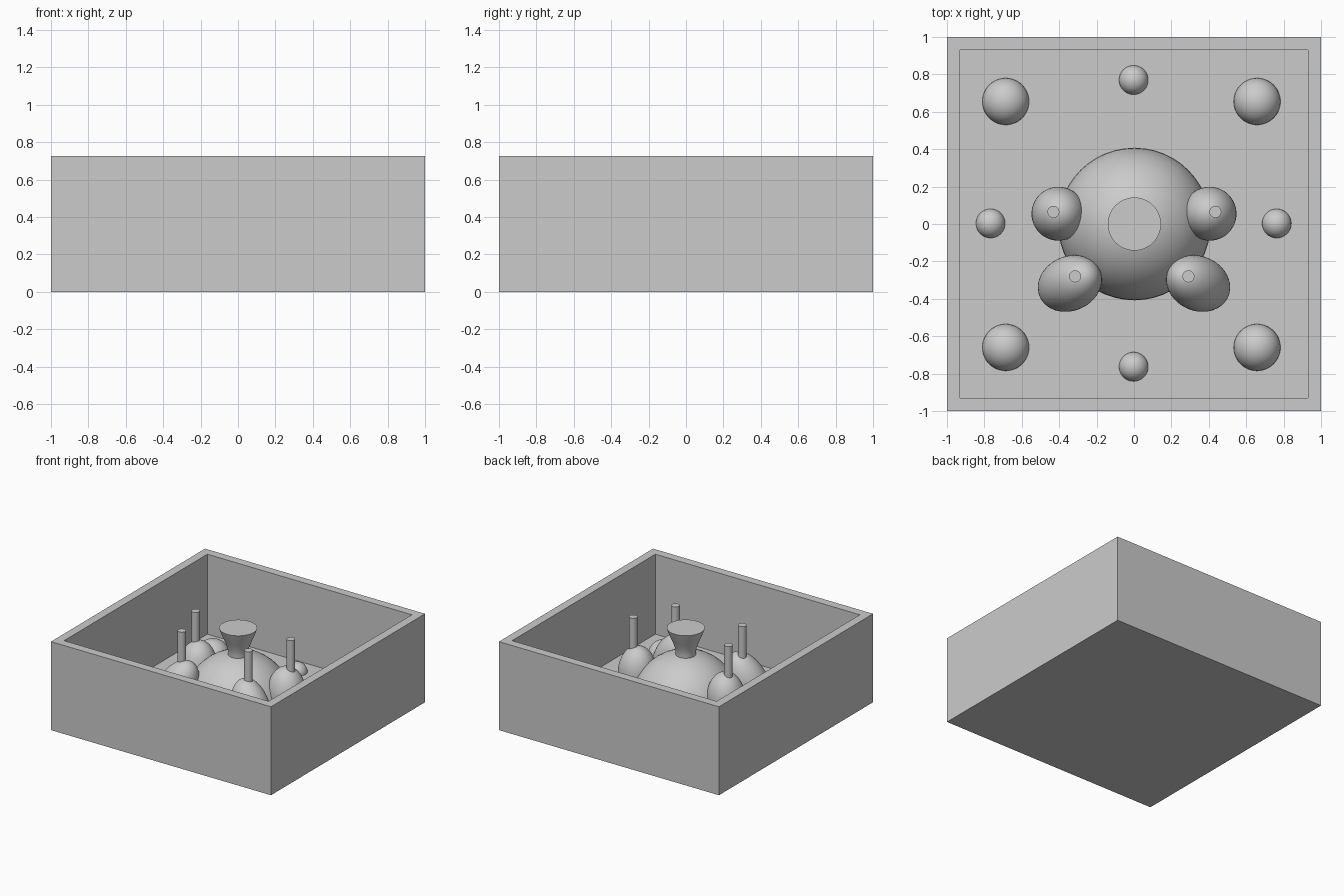
import bpy, bmesh, math
from mathutils import Vector, Matrix

cube = bpy.data.objects.get("Cube")
if cube:
    bpy.data.objects.remove(cube, do_unlink=True)

HEIGHT, WALL = 0.727, 0.07

clay = bpy.data.materials.new("plain grey")
clay.use_nodes = True
clay.diffuse_color = (0.6, 0.6, 0.6, 1)
clay.node_tree.nodes["Principled BSDF"].inputs["Base Color"].default_value = (0.6, 0.6, 0.6, 1)


def add_object(name, bm, smooth=True):
    mesh = bpy.data.meshes.new(name)
    bmesh.ops.recalc_face_normals(bm, faces=bm.faces)
    bm.to_mesh(mesh)
    bm.free()
    mesh.materials.append(clay)
    obj = bpy.data.objects.new(name, mesh)
    bpy.context.collection.objects.link(obj)
    if smooth:
        bpy.ops.object.select_all(action='DESELECT')
        obj.select_set(True)
        bpy.context.view_layer.objects.active = obj
        bpy.ops.object.shade_smooth_by_angle(angle=math.radians(35))


def ellipsoid(name, centre, radius, length=None, axis=(0, 0, 1)):
    """Ball stretched to half-length 'length' along 'axis', cut off at the tray floor."""
    bm = bmesh.new()
    bmesh.ops.create_uvsphere(bm, u_segments=48, v_segments=24, radius=1)
    turn = Vector((0, 0, 1)).rotation_difference(Vector(axis)).to_matrix().to_4x4()
    size = Matrix.Diagonal((radius, radius, length or radius, 1))
    bm.transform(Matrix.Translation(centre) @ turn @ size)
    bmesh.ops.bisect_plane(bm, geom=bm.verts[:] + bm.edges[:] + bm.faces[:],
                           plane_co=(0, 0, WALL - 0.002), plane_no=(0, 0, 1),
                           clear_inner=True)
    add_object(name, bm)


def lathe(name, profile, x=0, y=0, steps=48):
    """Spin an (r, z) profile around a vertical axis at x, y."""
    bm = bmesh.new()
    verts = [bm.verts.new((r, 0, z)) for r, z in profile]
    edges = [bm.edges.new(pair) for pair in zip(verts, verts[1:])]
    bmesh.ops.spin(bm, geom=verts + edges, cent=(0, 0, 0), axis=(0, 0, 1),
                   angle=math.tau, steps=steps)
    bmesh.ops.remove_doubles(bm, verts=bm.verts, dist=0.0001)
    bm.transform(Matrix.Translation((x, y, 0)))
    add_object(name, bm)


# Open square tray: block with its top inset and pushed down to the floor
bm = bmesh.new()
bmesh.ops.create_cube(bm, size=1)
bm.transform(Matrix.Translation((0, 0, HEIGHT / 2)) @ Matrix.Diagonal((2, 2, HEIGHT, 1)))
top = max(bm.faces, key=lambda f: f.calc_center_median().z)
bmesh.ops.inset_region(bm, faces=[top], thickness=WALL, use_even_offset=True)
hole = bmesh.ops.extrude_discrete_faces(bm, faces=[top])["faces"][0]
bmesh.ops.translate(bm, verts=hole.verts, vec=(0, 0, WALL - HEIGHT))
add_object("tray", bm, smooth=False)

# Central dome with a flared funnel on top
ellipsoid("dome", (0.002, 0, 0.11), 0.408)
lathe("funnel", [(0, 0.45), (0.077, 0.45), (0.075, 0.53), (0.082, 0.57),
                 (0.104, 0.63), (0.126, 0.68), (0.142, HEIGHT), (0, HEIGHT)], x=0.002)

# Leaning pods with upright sticks, on both sides
for side, label in ((1, "left"), (-1, "right")):
    ellipsoid("rear_pod_" + label, (side * 0.404, 0.055, 0.28), 0.144, 0.21,
              (-side * 0.05, 0.04, 1))
    ellipsoid("front_pod_" + label, (side * 0.343, -0.318, 0.26), 0.146, 0.25,
              (-side * 0.44, 0.2, 0.875))
    for part, x, y in (("rear", side * 0.433 + 0.002, 0.065),
                       ("front", side * 0.303 - 0.012, -0.28)):
        lathe(f"{part}_stick_{label}", [(0, 0.4), (0.032, 0.4), (0.032, HEIGHT), (0, HEIGHT)],
              x, y, steps=24)

# Large balls half sunk into the floor at the corners
for x in (-0.686, 0.658):
    for y in (-0.66, 0.655):
        ellipsoid("corner_ball", (x, y, WALL), 0.125)

# Small balls half sunk into the floor midway along each wall
for x, y in ((-0.002, 0.77), (-0.002, -0.763), (-0.767, 0.003), (0.763, 0.003)):
    ellipsoid("side_ball", (x, y, WALL), 0.078)
